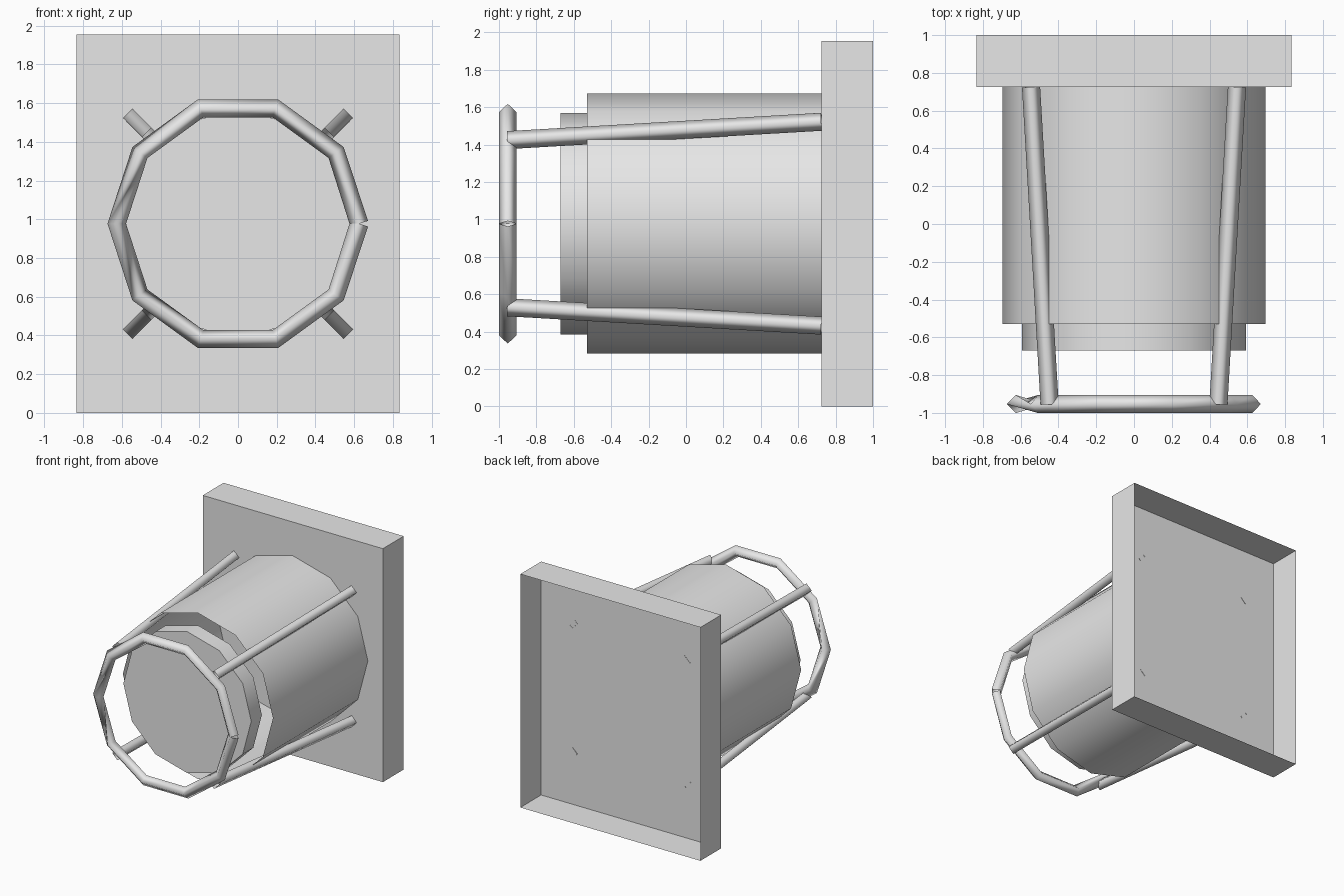
import bpy, bmesh, math
from mathutils import Vector, Matrix

cube = bpy.data.objects.get("Cube")
if cube:
    bpy.data.objects.remove(cube, do_unlink=True)

grey = bpy.data.materials.new("plain_grey")
grey.use_nodes = True
grey.diffuse_color = (0.8, 0.8, 0.8, 1)
grey.node_tree.nodes["Principled BSDF"].inputs["Base Color"].default_value = (0.8, 0.8, 0.8, 1)

MID = 0.977      # height of the lamp axis
TUBE = 0.048     # cage tube radius


def finish(name, bm, smooth=True):
    mesh = bpy.data.meshes.new(name)
    for f in bm.faces:
        f.smooth = smooth
    bm.to_mesh(mesh)
    bm.free()
    mesh.materials.append(grey)
    obj = bpy.data.objects.new(name, mesh)
    bpy.context.collection.objects.link(obj)
    return obj


def drum(name, radius, y0, y1, caps):
    """Twelve-sided cylinder lying along y, with sharp rims."""
    bm = bmesh.new()
    bmesh.ops.create_cone(bm, cap_ends=caps, segments=12, radius1=radius,
                          radius2=radius, depth=y1 - y0)
    bm.transform(Matrix.Translation((0, (y0 + y1) / 2, MID))
                 @ Matrix.Rotation(math.pi / 2, 4, "X"))
    for e in bm.edges:
        e.smooth = abs(e.verts[0].co.y - e.verts[1].co.y) > 0.001
    finish(name, bm)


def tube(name, path):
    """Open four-sided tube swept along a path, with corners up and sideways."""
    bm = bmesh.new()
    rings = []
    for i, p in enumerate(path):
        t = (path[min(i + 1, len(path) - 1)] - path[max(i - 1, 0)]).normalized()
        ref = Vector((0, 1, 0)) if abs(t.z) > 0.99 else Vector((0, 0, 1))
        u = t.cross(ref).normalized()
        v = u.cross(t)
        rings.append([bm.verts.new(p + TUBE * d) for d in (u, v, -u, -v)])
    for a, b in zip(rings, rings[1:]):
        for k in range(4):
            n = (k + 1) % 4
            bm.faces.new((a[k], a[n], b[n], b[k]))
    bmesh.ops.recalc_face_normals(bm, faces=bm.faces[:])
    finish(name, bm)


# Wall plate: box hollow at the back
bm = bmesh.new()
bmesh.ops.create_cube(bm, size=1)
bm.transform(Matrix.Translation((0, 0.8625, MID)) @ Matrix.Diagonal((1.668, 0.275, 2 * MID, 1)))
back = [f for f in bm.faces if f.calc_center_median().y > 0.99]
bmesh.ops.delete(bm, geom=back, context="FACES")
finish("wall_plate", bm, smooth=False)

# Open housing and the lens disc in its mouth
drum("housing", 0.695, -0.53, 0.725, False)
drum("lens", 0.592, -0.67, -0.53, True)

# Guard hoop, open at its seam
hoop = []
for i in range(11):
    a = math.tau * i / 10
    hoop.append(Vector((0.626 * math.cos(a), -0.953, MID + 0.626 * math.sin(a))))
tube("guard_hoop", hoop)

# Four struts from the plate to the hoop
for side, sx in (("left", 1), ("right", -1)):
    for level, sz in (("upper", 1), ("lower", -1)):
        tube(f"{level}_{side}_strut",
             [Vector((sx * 0.447, -0.953, MID + sz * 0.447)),
              Vector((sx * 0.545, 0.725, MID + sz * 0.545))])
